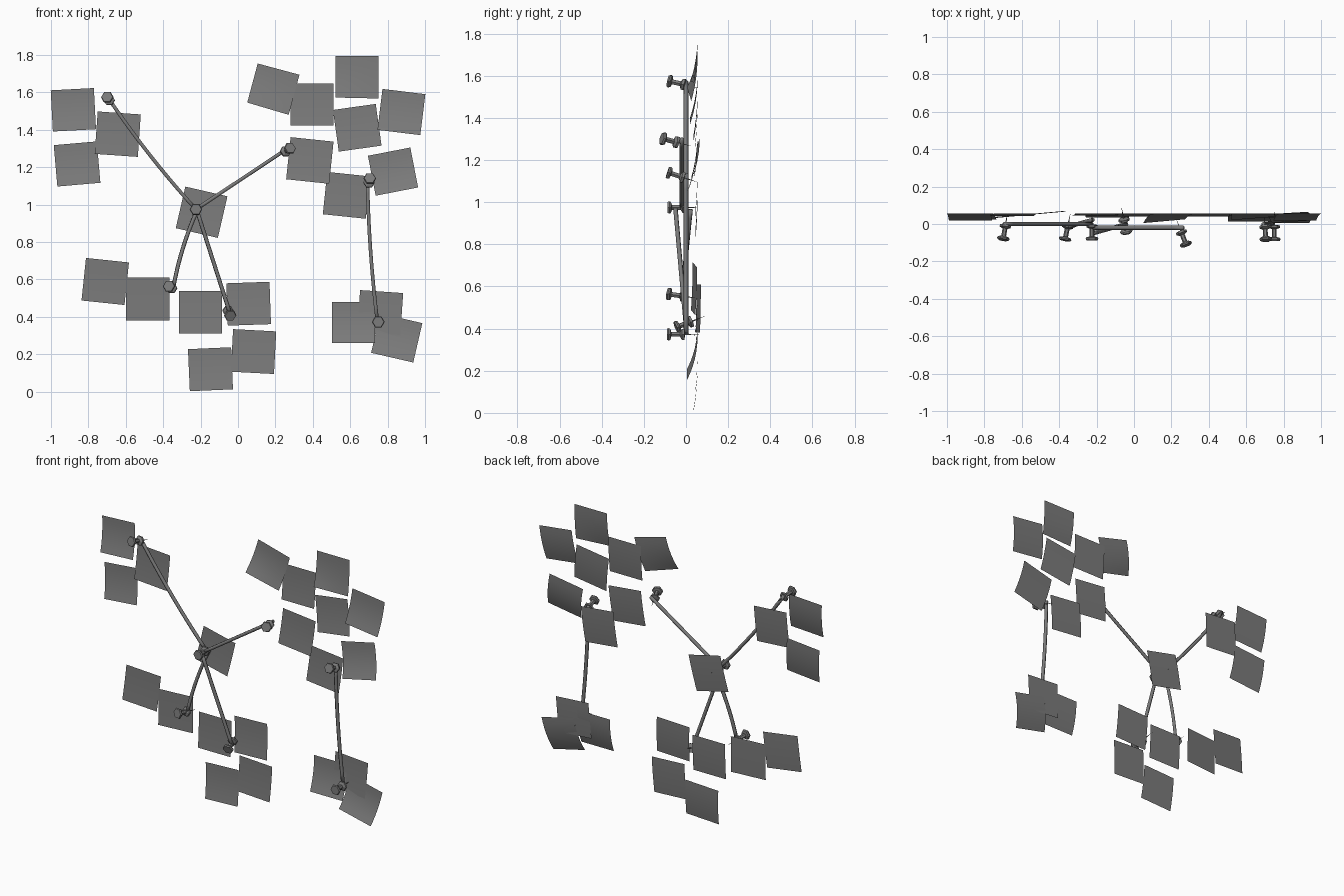
import bpy, bmesh, math
from mathutils import Vector, Matrix

cube = bpy.data.objects.get("Cube")
if cube:
    bpy.data.objects.remove(cube, do_unlink=True)


def make_material(name, colour):
    mat = bpy.data.materials.new(name)
    mat.use_nodes = True
    mat.diffuse_color = colour
    mat.node_tree.nodes["Principled BSDF"].inputs["Base Color"].default_value = colour
    return mat


GREY = make_material("mid grey", (0.2, 0.2, 0.2, 1))


def finish(bm, name, smooth=False):
    mesh = bpy.data.meshes.new(name)
    bm.to_mesh(mesh)
    bm.free()
    mesh.materials.append(GREY)
    for p in mesh.polygons:
        p.use_smooth = smooth
    obj = bpy.data.objects.new(name, mesh)
    bpy.context.collection.objects.link(obj)
    return obj


# Thin paper sheet, fixed at the top with its lower edge curling forward;
# skew curls one lower corner more than the other, yaw swings its left side back
def paper(name, x, z, turn, curl, skew=0, wall=0.055, yaw=0):
    size, steps = 0.231, 6
    bm = bmesh.new()
    bmesh.ops.create_grid(bm, x_segments=steps, y_segments=steps, size=size / 2)
    turn = Matrix.Rotation(-math.radians(turn), 3, 'Y')
    for v in bm.verts:
        t = 0.5 - v.co.y / size
        lift = curl * t * t * (1 + skew * v.co.x / size)
        depth = wall - lift + yaw * v.co.x
        flat = Vector((v.co.x, 0, v.co.y + lift * 0.3))
        v.co = turn @ flat + Vector((x, depth, z))
    bmesh.ops.recalc_face_normals(bm, faces=bm.faces)
    if sum(f.normal.y for f in bm.faces) > 0:
        bmesh.ops.reverse_faces(bm, faces=bm.faces)
    finish(bm, name, True)


# Push pin: lathed six-sided head, grip, collar and needle
PIN_PROFILE = [(0, 0), (0.030, 0), (0.034, 0.008), (0.030, 0.016), (0.013, 0.020),
               (0.013, 0.062), (0.030, 0.070), (0.030, 0.082), (0.004, 0.086), (0, 0.156)]


def pin(name, head, tip):
    head, tip = Vector(head), Vector(tip)
    bm = bmesh.new()
    verts = [bm.verts.new((r, 0, h)) for r, h in PIN_PROFILE]
    edges = [bm.edges.new(pair) for pair in zip(verts, verts[1:])]
    bmesh.ops.spin(bm, geom=verts + edges, axis=(0, 0, 1), cent=(0, 0, 0),
                   angle=math.tau, steps=6, use_merge=True)
    bmesh.ops.remove_doubles(bm, verts=bm.verts, dist=0.0005)
    bmesh.ops.recalc_face_normals(bm, faces=bm.faces)
    aim = (tip - head).to_track_quat('Z', 'Y').to_matrix().to_4x4()
    bm.transform(Matrix.Translation(head) @ aim)
    finish(bm, name)


# String: bowed six-sided tube between two pins
def string(name, start, end, bow):
    start, end, bow = Vector(start), Vector(end), Vector(bow)
    steps, sides, radius = 10, 6, 0.011
    bm = bmesh.new()
    aim = (end - start).to_track_quat('Z', 'Y')
    rings = []
    for i in range(steps + 1):
        t = i / steps
        centre = start.lerp(end, t) + bow * 4 * t * (1 - t)
        rings.append([bm.verts.new(centre + aim @ Vector((
            radius * math.cos(k * math.tau / sides),
            radius * math.sin(k * math.tau / sides), 0))) for k in range(sides)])
    for a, b in zip(rings, rings[1:]):
        for k in range(sides):
            n = (k + 1) % sides
            bm.faces.new((a[k], a[n], b[n], b[k]))
    bm.faces.new(rings[0][::-1])
    bm.faces.new(rings[-1])
    finish(bm, name, True)


# Paper sheets: x, z, turn in degrees, curl, optional skew, wall depth and yaw
groups = {
    "upper_right_paper": [(-.88, 1.502, 3, .035), (-.643, 1.375, -4, .012), (-.86, 1.213, 5, .03)],
    "hub_paper": [(-.195, .958, -13, .01)],
    "lower_right_paper": [(-.71, .588, -6, .008, 0, .042, .09), (-.482, .495, 0, .004, 0, .06, .09)],
    "lower_middle_paper": [(-.2, .423, 0, .01), (.057, .468, 2, .015),
                           (-.147, .117, 2.5, .02), (.083, .213, -3, .01)],
    "upper_left_paper": [(.187, 1.613, -15, .04, -.5), (.396, 1.533, 0, .015),
                         (.637, 1.678, 0, .025, -.7), (.638, 1.408, 8, .02),
                         (.873, 1.49, -7, .035), (.384, 1.234, -6, .015),
                         (.58, 1.048, -6, .012), (.83, 1.17, 11, .045, 0, .058, .06)],
    "lower_left_paper": [(.617, .363, 0, .042), (.76, .42, -4, .01), (.847, .28, -13, .05)],
}
for group, sheets in groups.items():
    for i, sheet in enumerate(sheets):
        paper(f"{group}_{i + 1}", *sheet)

# Push pins
pin("hub_pin", (-.225, -.087, .975), (-.225, .068, .975))
pin("upper_right_pin", (-.70, -.085, 1.576), (-.675, .068, 1.54))
pin("upper_left_pin", (.28, -.115, 1.303), (.225, .03, 1.265))
pin("lower_right_pin", (-.37, -.088, .565), (-.335, .08, .54))
pin("lower_middle_pin", (-.04, -.048, .405), (-.07, .105, .465))
pin("side_upper_pin", (.705, -.088, 1.142), (.695, .07, 1.09))
pin("side_lower_pin", (.75, -.09, .373), (.75, .068, .373))

# Strings
string("upper_right_string", (-.225, 0, .975), (-.695, 0, 1.572), (-.01, 0, -.01))
string("upper_left_string", (-.225, -.02, .975), (.265, -.02, 1.3), (0, 0, 0))
string("lower_right_string", (-.22, .022, .965), (-.345, -.018, .56), (-.012, 0, .005))
string("lower_middle_string", (-.22, -.05, .97), (-.04, 0, .41), (0, 0, 0))
string("side_string", (.692, 0, 1.135), (.745, 0, .378), (-.01, 0, 0))
